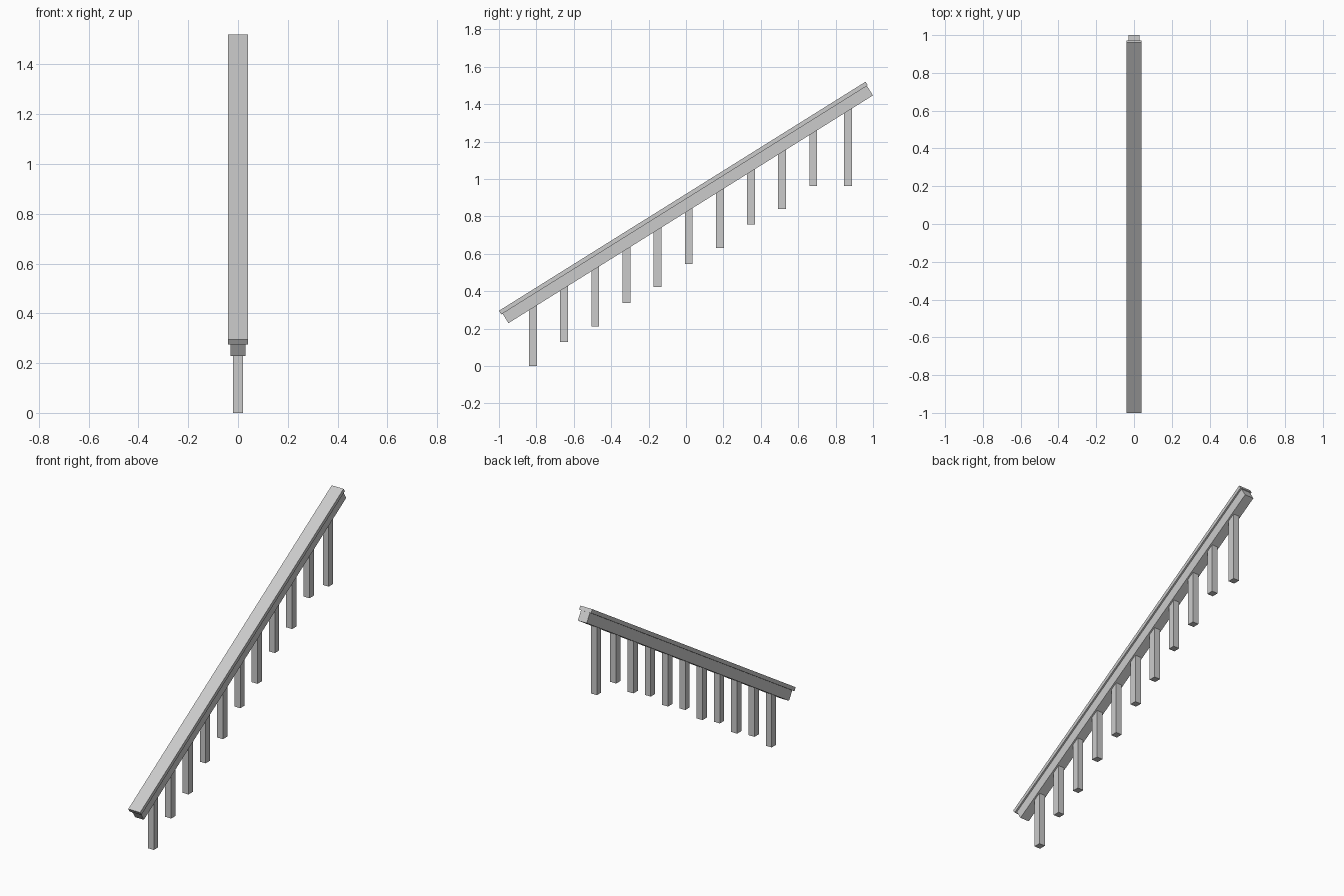
import bpy, bmesh
from math import radians, sin, cos, tan

if "Cube" in bpy.data.objects:
    bpy.data.objects.remove(bpy.data.objects["Cube"])

PITCH = radians(32)
START = (-1.0, 0.295)            # lower end of the handrail's top edge (y, z)
S, C = sin(PITCH), cos(PITCH)


def prism(name, outline, width):
    """Extrude a (y, z) outline symmetrically along x."""
    bm = bmesh.new()
    face = bm.faces.new([bm.verts.new((-width / 2, y, z)) for y, z in outline])
    ext = bmesh.ops.extrude_face_region(bm, geom=[face])
    moved = [g for g in ext["geom"] if isinstance(g, bmesh.types.BMVert)]
    bmesh.ops.translate(bm, verts=moved, vec=(width, 0, 0))
    bmesh.ops.recalc_face_normals(bm, faces=bm.faces)
    mesh = bpy.data.meshes.new(name)
    bm.to_mesh(mesh)
    bm.free()
    obj = bpy.data.objects.new(name, mesh)
    bpy.context.collection.objects.link(obj)
    return obj


def on_slope(along, down):
    """Point measured along the pitch and square down from the top edge."""
    return (START[0] + along * C + down * S, START[1] + along * S - down * C)


def sloped_bar(name, a0, a1, d0, d1, width):
    corners = ((a0, d0), (a1, d0), (a1, d1), (a0, d1))
    return prism(name, [on_slope(a, d) for a, d in corners], width)


# Handrail: wide flat cap over a narrower rail
DEPTH = 0.083
sloped_bar("handrail_cap", 0.0, 2.311, 0.0, 0.023, 0.08)
sloped_bar("handrail_body", 0.008, 2.306, 0.023, DEPTH, 0.06)


def rail_underside(y):
    return START[1] + (y - START[0]) * tan(PITCH) - DEPTH / C


# Balusters: square posts mitred under the rail, feet stepping up the stairs
HALF = 0.021
centres = [-0.818 + 0.1665 * i for i in range(10)] + [0.866]
feet = [0.0, 0.128, 0.211, 0.337, 0.421, 0.546, 0.631, 0.755, 0.838, 0.962, 0.962]
for i, (y, foot) in enumerate(zip(centres, feet), 1):
    a, b = y - HALF, y + HALF
    prism(f"baluster_{i:02d}",
          [(a, foot), (b, foot), (b, rail_underside(b)), (a, rail_underside(a))], 0.04)
